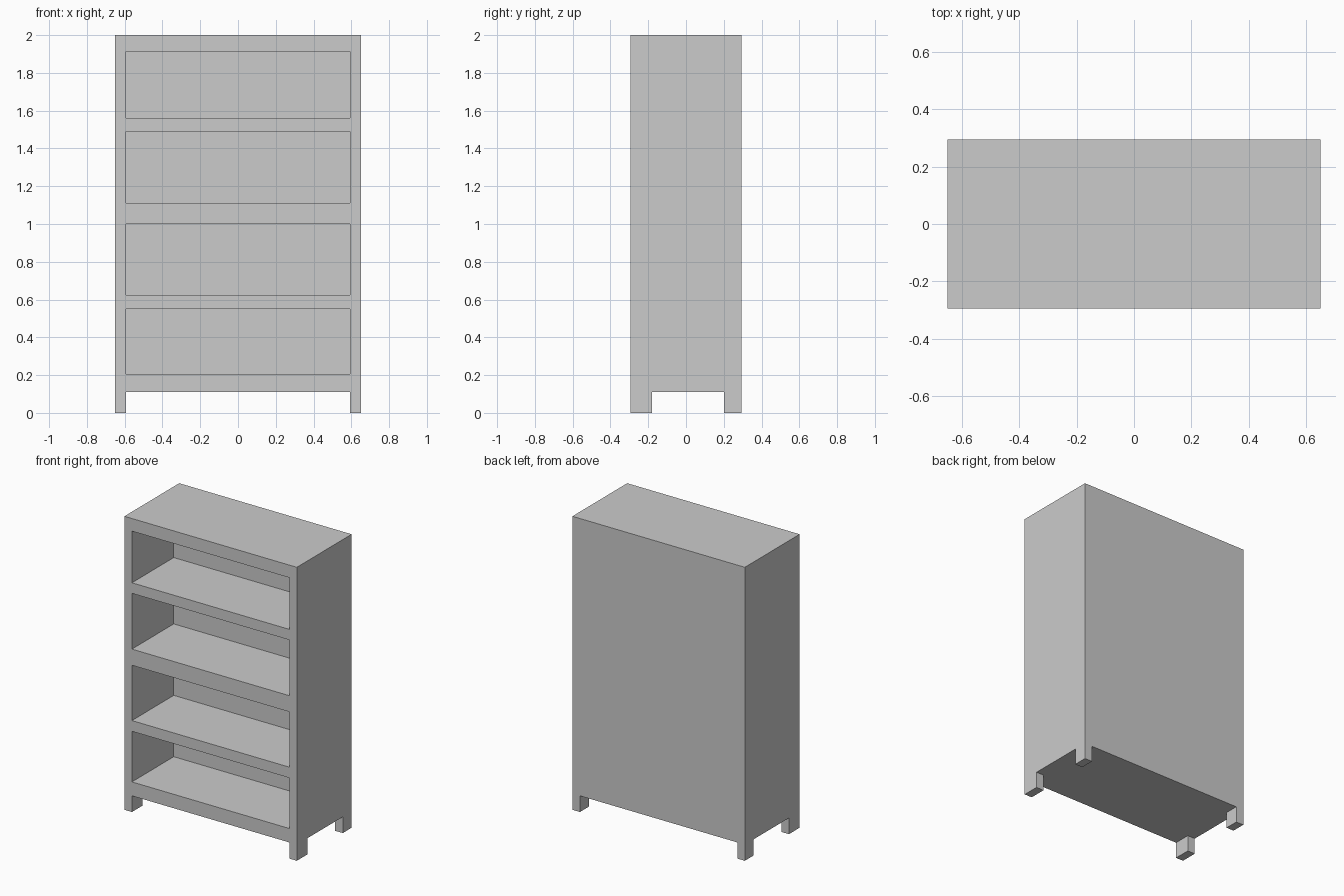
import bpy
import bmesh
from mathutils import Vector

if "Cube" in bpy.data.objects:
    bpy.data.objects.remove(bpy.data.objects["Cube"])

W, D, H = 0.65, 0.295, 2.0      # half width, half depth, height
INNER = 0.593                   # half width of niches and leg gap
NICHE_BACK = 0.155              # y of the niche back wall
NICHES = [(0.205, 0.55), (0.623, 1.0), (1.11, 1.49), (1.562, 1.914)]
BASE = 0.11                     # leg height


def box(name, lo, hi):
    lo, hi = Vector(lo), Vector(hi)
    bm = bmesh.new()
    bmesh.ops.create_cube(bm, size=1)
    for v in bm.verts:
        v.co = (lo + hi) / 2 + v.co * (hi - lo)
    mesh = bpy.data.meshes.new(name)
    bm.to_mesh(mesh)
    bm.free()
    obj = bpy.data.objects.new(name, mesh)
    bpy.context.collection.objects.link(obj)
    return obj


def cut(target, name, lo, hi):
    cutter = box(name, lo, hi)
    cutter.hide_render = True
    mod = target.modifiers.new(name, 'BOOLEAN')
    mod.operation = 'DIFFERENCE'
    mod.solver = 'EXACT'
    mod.object = cutter
    bpy.context.view_layer.objects.active = target
    bpy.ops.object.modifier_apply(modifier=name)
    bpy.data.objects.remove(cutter)


# Cabinet carcass, down to the feet
cabinet = box("bookcase_carcass", (-W, -D, 0), (W, D, H))

# Open shelf niches in the front
for i, (z0, z1) in enumerate(NICHES):
    cut(cabinet, f"niche_{i}", (-INNER, -D - 0.1, z0), (INNER, NICHE_BACK, z1))

# Gaps under the body that leave four corner legs
cut(cabinet, "gap_front_to_back", (-INNER, -D - 0.1, -0.1), (INNER, D + 0.1, BASE))
cut(cabinet, "gap_side_to_side", (-W - 0.1, -0.18, -0.1), (W + 0.1, 0.2, BASE))
